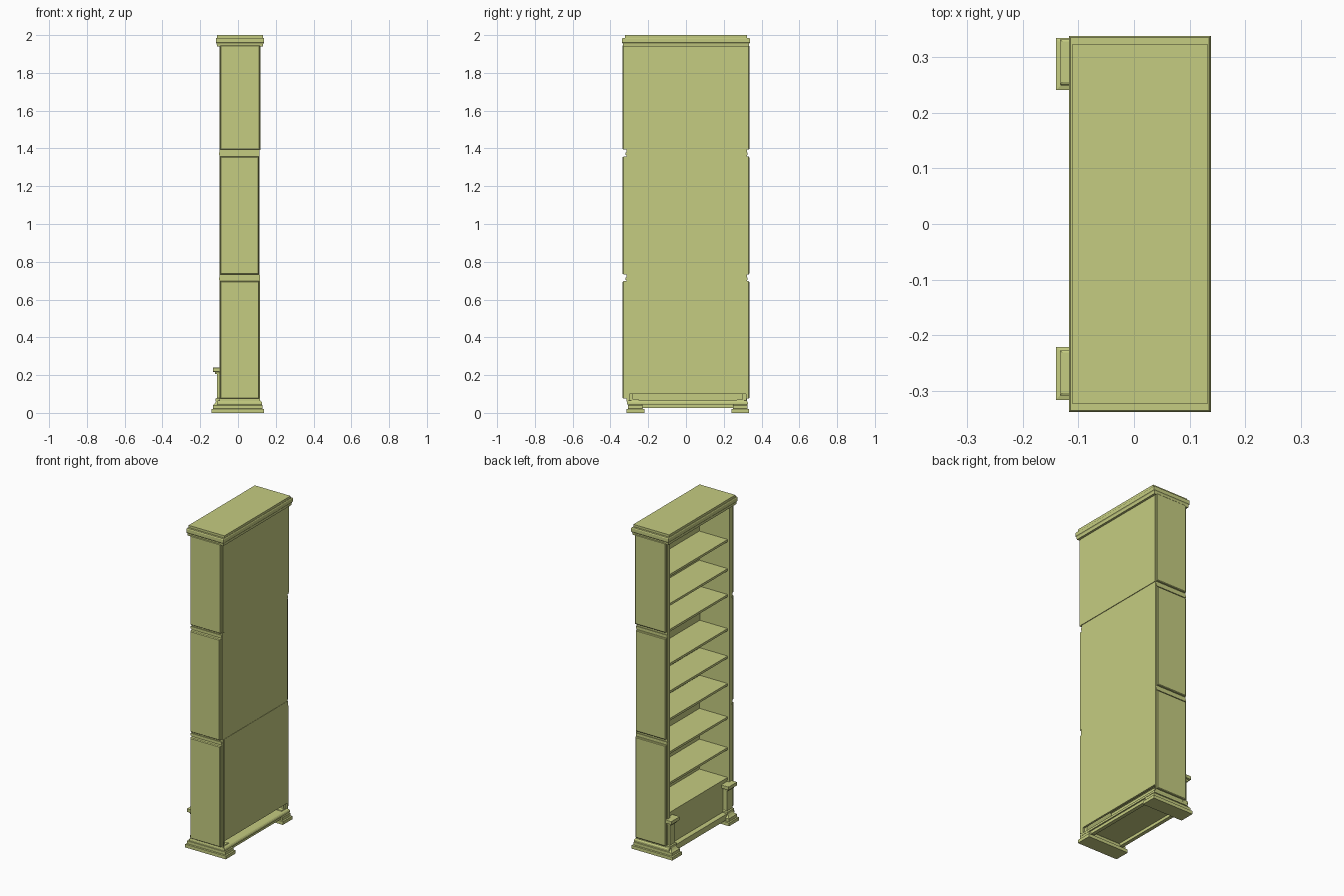
import bpy, bmesh

old = bpy.data.objects.get("Cube")
if old:
    bpy.data.objects.remove(old, do_unlink=True)

olive = bpy.data.materials.new("olive_paint")
olive.use_nodes = True
colour = (0.56, 0.605, 0.22, 1)
olive.diffuse_color = colour
olive.node_tree.nodes["Principled BSDF"].inputs["Base Color"].default_value = colour


def loft(name, rings):
    """Close a stack of four-cornered rings into a solid."""
    bm = bmesh.new()
    loops = [[bm.verts.new(p) for p in ring] for ring in rings]
    bm.faces.new(loops[0])
    bm.faces.new(loops[-1])
    for a, b in zip(loops, loops[1:]):
        for i in range(4):
            j = (i + 1) % 4
            bm.faces.new((a[i], a[j], b[j], b[i]))
    bmesh.ops.recalc_face_normals(bm, faces=bm.faces[:])
    mesh = bpy.data.meshes.new(name)
    bm.to_mesh(mesh)
    bm.free()
    mesh.materials.append(olive)
    bpy.context.collection.objects.link(bpy.data.objects.new(name, mesh))


def stack(name, x, y, levels):
    """Rectangular moulding: levels are (z, outward offset) pairs."""
    loft(name, [[(x[0] - o, y[0] - o, z), (x[1] + o, y[0] - o, z),
                 (x[1] + o, y[1] + o, z), (x[0] - o, y[1] + o, z)]
                for z, o in levels])


def box(name, x, y, z):
    stack(name, x, y, [(z[0], 0), (z[1], 0)])


def end_panel(name, x, y_in, y_out, z):
    """Raised plate whose outer face is chamfered all round."""
    step = y_in + (y_out - y_in) * 0.75
    loft(name, [[(x[0] + c, y, z[0] + c), (x[1] - c, y, z[0] + c),
                 (x[1] - c, y, z[1] - c), (x[0] + c, y, z[1] - c)]
                for y, c in ((y_in, 0), (step, 0), (y_out, 0.004))])


# Three stacked sections: name, z range, end plate z range, wall back, panel back
sections = [
    ("lower", (0.06, 0.73), (0.075, 0.697), 0.116, 0.1165),
    ("middle", (0.73, 1.392), (0.733, 1.357), 0.114, 0.1145),
    ("upper", (1.392, 1.95), (1.394, 1.947), 0.119, 0.1185),
]
for label, z, plate_z, wall_x, back in sections:
    back_z = (0.10 if label == "lower" else z[0], z[1])
    box(label + "_back_panel", (back - 0.012, back), (-0.30, 0.318), back_z)
    for side, core, liner, outer in (
            ("front", (-0.314, -0.30), (-0.30, -0.281), -0.336),
            ("rear", (0.318, 0.322), (0.298, 0.318), 0.335)):
        inner = core[0] if side == "front" else core[1]
        box(f"{label}_{side}_wall", (-0.099, wall_x), core, z)
        box(f"{label}_{side}_liner", (-0.099, 0.104), liner, z)
        end_panel(f"{label}_{side}_panel", (-0.094, wall_x - 0.004),
                  inner, outer, plate_z)

# Thin beads in the joints between sections
for i, z in enumerate((0.704, 1.364)):
    box(f"front_joint_bead_{i}", (-0.100, 0.112), (-0.319, -0.31), (z, z + 0.014))
    box(f"rear_joint_bead_{i}", (-0.100, 0.112), (0.318, 0.326), (z, z + 0.014))

# Shelves
for i, z in enumerate((0.265, 0.45, 0.64, 0.845, 1.015, 1.185, 1.395, 1.555, 1.735)):
    box(f"shelf_{i + 1}", (-0.088, 0.106), (-0.282, 0.30), (z - 0.014, z))

# Cornice and cap
stack("cornice", (-0.111, 0.132), (-0.332, 0.332),
      [(1.94, 0.0), (1.955, 0.002), (1.96, 0.006), (1.981, 0.006),
       (1.986, 0.003)])
stack("top_cap", (-0.111, 0.133), (-0.323, 0.323), [(1.984, 0), (2.0, 0)])

# Plinth: sled feet joined by rails, open underneath
box("bottom_board", (-0.095, 0.116), (-0.29, 0.31), (0.055, 0.066))
for side, y in (("front", (-0.295, -0.242)), ("rear", (0.262, 0.313))):
    stack(side + "_foot", (-0.119, 0.117), y,
          [(0, 0.021), (0.02, 0.021), (0.022, 0.013), (0.04, 0.013),
           (0.048, 0.005), (0.062, -0.004), (0.07, -0.008)])
box("open_side_rail", (-0.112, -0.09), (-0.26, 0.28), (0.027, 0.062))
box("back_rail", (0.095, 0.118), (-0.26, 0.28), (0.027, 0.05))
stack("plinth_moulding", (-0.102, 0.116), (-0.302, 0.317),
      [(0.045, 0.010), (0.056, 0.010), (0.062, 0.006), (0.066, 0)])

# Kick board closing the space below the lowest shelf
box("kick_board", (-0.085, -0.073), (-0.282, 0.30), (0.06, 0.255))

# Short posts flanking the open side
for side, y in (("front", (-0.294, -0.241)), ("rear", (0.265, 0.318))):
    stack(side + "_post", (-0.112, -0.085), y,
          [(0.06, 0.006), (0.075, 0.006), (0.08, 0), (0.208, 0)])
    stack(side + "_post_cap", (-0.119, -0.085), y,
          [(0.205, 0.002), (0.216, 0.004), (0.218, 0.014), (0.238, 0.014),
           (0.240, 0.010)])
